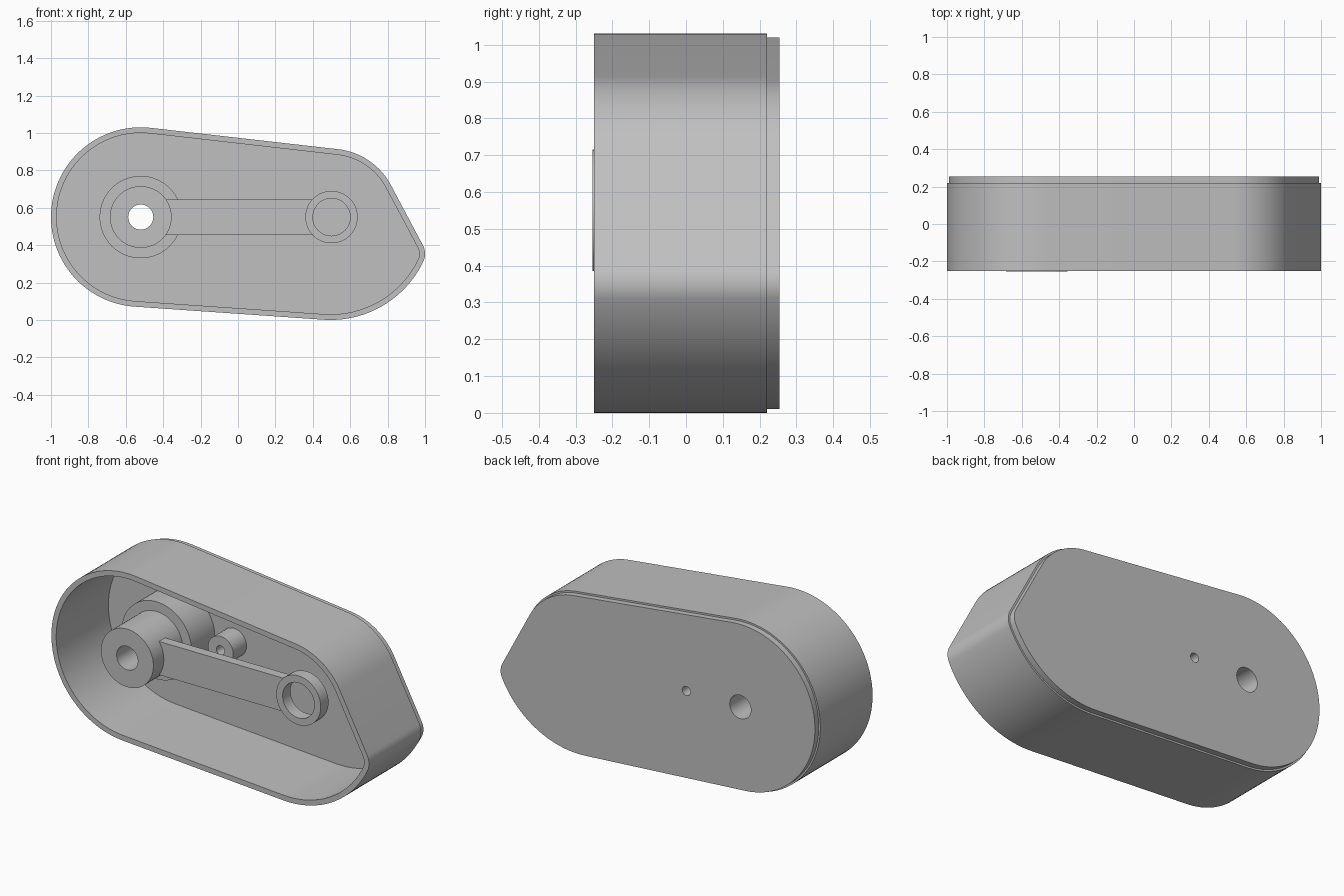
import bpy, bmesh
from math import cos, sin, radians, asin, acos, degrees, pi
from mathutils import Vector

cube = bpy.data.objects.get("Cube")
if cube:
    bpy.data.objects.remove(cube, do_unlink=True)

grey = bpy.data.materials.new("plain grey")
grey.use_nodes = True
COLOUR = (0.53, 0.53, 0.53, 1)
grey.diffuse_color = COLOUR
grey.node_tree.nodes["Principled BSDF"].inputs["Base Color"].default_value = COLOUR

# Pivot centres in the x-z plane
HUB = Vector((-0.52, 0.55))
NOSE = Vector((0.495, 0.55))
RING = Vector((0.5, 0.55))


def arc(centre, r, start, end, n):
    """Points along an arc, angles in degrees."""
    angles = [radians(start + (end - start) * i / n) for i in range(n + 1)]
    return [centre + Vector((cos(a), sin(a))) * r for a in angles]


def circle(centre, r, n=48):
    return arc(centre, r, 0, 360, n)[:-1]


def outline(inset):
    """Case outline: four arcs joined by their common tangents."""
    big, top, low, tip = 0.48, 0.365, 0.55, 0.10
    span = NOSE.x - HUB.x
    up = 90 - degrees(asin((big - top) / span))
    down = 270 + degrees(asin((big - low) / span))
    side = 28
    tip_angle = side - degrees(acos((top - tip) / (low - tip)))
    a = radians(tip_angle)
    tip_centre = NOSE + Vector((cos(a), sin(a))) * (low - tip)
    return (arc(HUB, big - inset, up, down, 48)
            + arc(NOSE, low - inset, down - 360, tip_angle, 24)
            + arc(tip_centre, tip - inset, tip_angle, side, 12)
            + arc(NOSE, top - inset, side, up, 16))


def prism(name, loops, front, back):
    """Extrude closed x-z loops along y; inner loops become holes."""
    curve = bpy.data.curves.new(name, 'CURVE')
    curve.dimensions = '2D'
    curve.fill_mode = 'BOTH'
    curve.extrude = (back - front) / 2
    for loop in loops:
        spline = curve.splines.new('POLY')
        spline.points.add(len(loop) - 1)
        for point, co in zip(spline.points, loop):
            point.co = (co.x, co.y, 0, 1)
        spline.use_cyclic_u = True
    obj = bpy.data.objects.new(name, curve)
    bpy.context.collection.objects.link(obj)
    obj.rotation_euler.x = pi / 2
    obj.location.y = (front + back) / 2
    bpy.ops.object.select_all(action='DESELECT')
    obj.select_set(True)
    bpy.context.view_layer.objects.active = obj
    bpy.ops.object.convert(target='MESH')
    obj = bpy.context.view_layer.objects.active
    obj.name = name
    # Weld the caps to the sides
    bm = bmesh.new()
    bm.from_mesh(obj.data)
    bmesh.ops.remove_doubles(bm, verts=bm.verts, dist=0.0001)
    bmesh.ops.recalc_face_normals(bm, faces=bm.faces)
    bm.to_mesh(obj.data)
    bm.free()
    obj.data.materials.clear()
    obj.data.materials.append(grey)
    bpy.ops.object.shade_smooth_by_angle(angle=radians(30))
    return obj


FRONT, FLOOR, BACK = -0.25, 0.22, 0.254
BORE, PIN_BORE = 0.067, 0.026
PIN = Vector((-0.18, 0.55))

# Case: open wall and stepped back plate
prism("case_wall", [outline(0), outline(0.03)], FRONT, FLOOR)
prism("back_plate", [outline(0.01), circle(HUB, BORE), circle(PIN, PIN_BORE, 24)],
      FLOOR, BACK)

# Bosses standing on the floor of the case
prism("pivot_boss", [circle(HUB, 0.22, 64), circle(HUB, BORE)], 0.01, FLOOR)
prism("pin_boss", [circle(PIN, 0.08, 32), circle(PIN, PIN_BORE, 24)], 0.10, FLOOR)

# Lever: hub, flat arm and end ring
prism("lever_hub", [circle(HUB, 0.165, 64), circle(HUB, BORE)], -BACK, 0.01)
arm = [Vector((x, RING.y + h)) for x, h in
       ((-0.42, -0.095), (0.398, -0.095), (0.398, 0.095), (-0.42, 0.095))]
prism("lever_arm", [arm], -0.16, -0.105)
prism("lever_ring", [circle(RING, 0.14), circle(RING, 0.10)], -0.17, -0.10)
